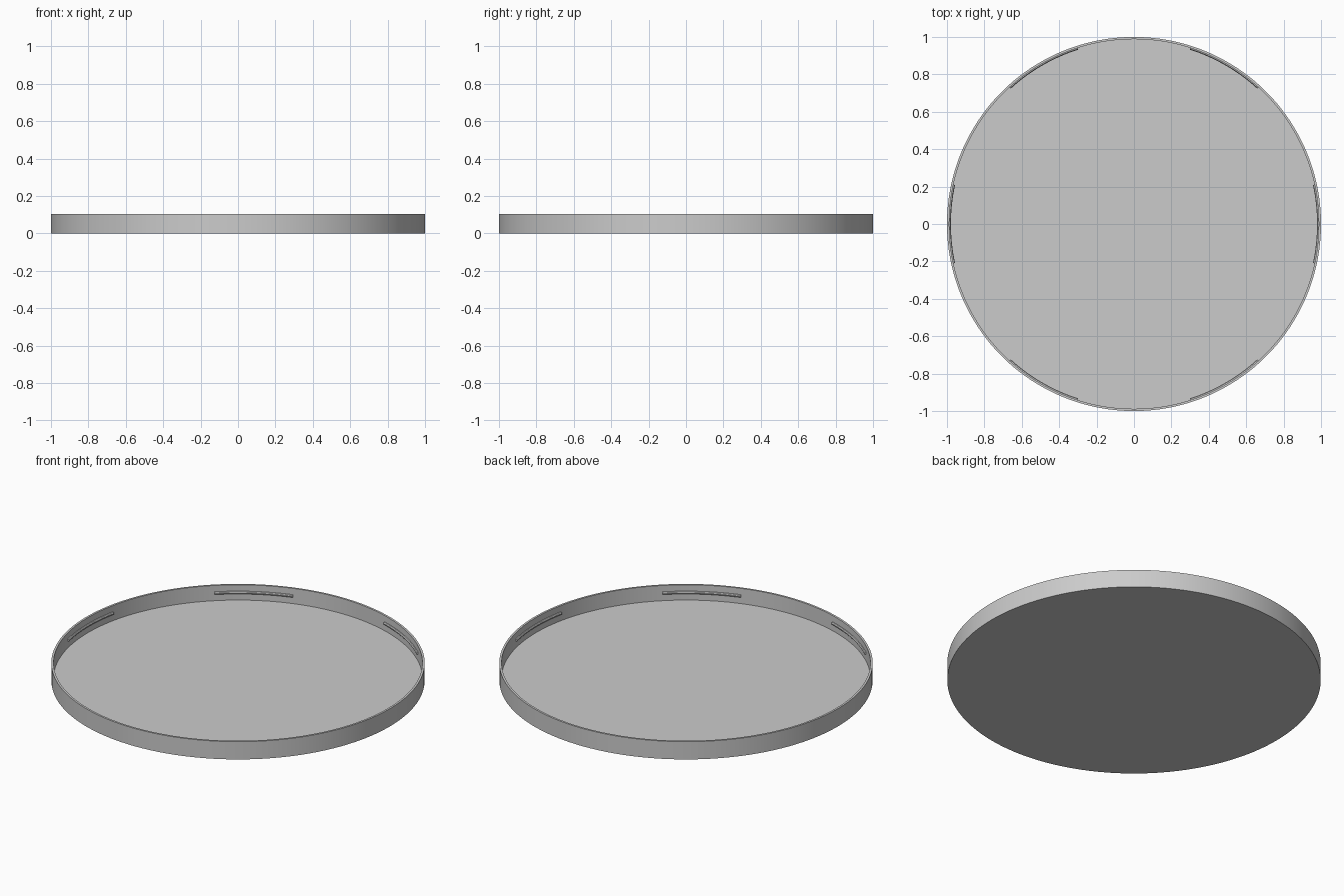
import bpy, bmesh, math

if "Cube" in bpy.data.objects:
    bpy.data.objects.remove(bpy.data.objects["Cube"])

SEG = 180
grey = bpy.data.materials.new("light_grey")
grey.diffuse_color = (0.6, 0.6, 0.6, 1)
grey.use_nodes = True
grey.node_tree.nodes["Principled BSDF"].inputs["Base Color"].default_value = grey.diffuse_color


def finish(bm, name):
    bmesh.ops.recalc_face_normals(bm, faces=bm.faces)
    me = bpy.data.meshes.new(name)
    bm.to_mesh(me)
    bm.free()
    me.materials.append(grey)
    ob = bpy.data.objects.new(name, me)
    bpy.context.collection.objects.link(ob)
    bpy.ops.object.select_all(action='DESELECT')
    ob.select_set(True)
    bpy.context.view_layer.objects.active = ob
    bpy.ops.object.shade_smooth_by_angle(angle=math.radians(30))
    return ob


def ring(bm, r, z):
    return [bm.verts.new((r * math.cos(2 * math.pi * i / SEG),
                          r * math.sin(2 * math.pi * i / SEG), z)) for i in range(SEG)]


# Shallow lid: thin floor with an upright rim
bm = bmesh.new()
rings = [ring(bm, r, z) for r, z in ((1, 0), (1, 0.105), (0.988, 0.105), (0.988, 0.015))]
for a, b in zip(rings, rings[1:]):
    for i in range(SEG):
        j = (i + 1) % SEG
        bm.faces.new((a[i], a[j], b[j], b[i]))
bm.faces.new(rings[0])
bm.faces.new(rings[-1])
finish(bm, "lid_shell")

# Six thread lugs: short rounded ridges on the inside of the rim
profile = [(0.992, 0.051), (0.983, 0.053), (0.979, 0.058),
           (0.979, 0.062), (0.983, 0.067), (0.992, 0.069)]
half, steps = math.radians(12.3), 16
for k in range(6):
    bm = bmesh.new()
    rows = []
    for s in range(steps + 1):
        t = k * math.pi / 3 - half + 2 * half * s / steps
        rows.append([bm.verts.new((r * math.cos(t), r * math.sin(t), z)) for r, z in profile])
    n = len(profile)
    for a, b in zip(rows, rows[1:]):
        for i in range(n):
            j = (i + 1) % n
            bm.faces.new((a[i], a[j], b[j], b[i]))
    bm.faces.new(rows[0])
    bm.faces.new(rows[-1])
    finish(bm, f"thread_lug_{k + 1}")
